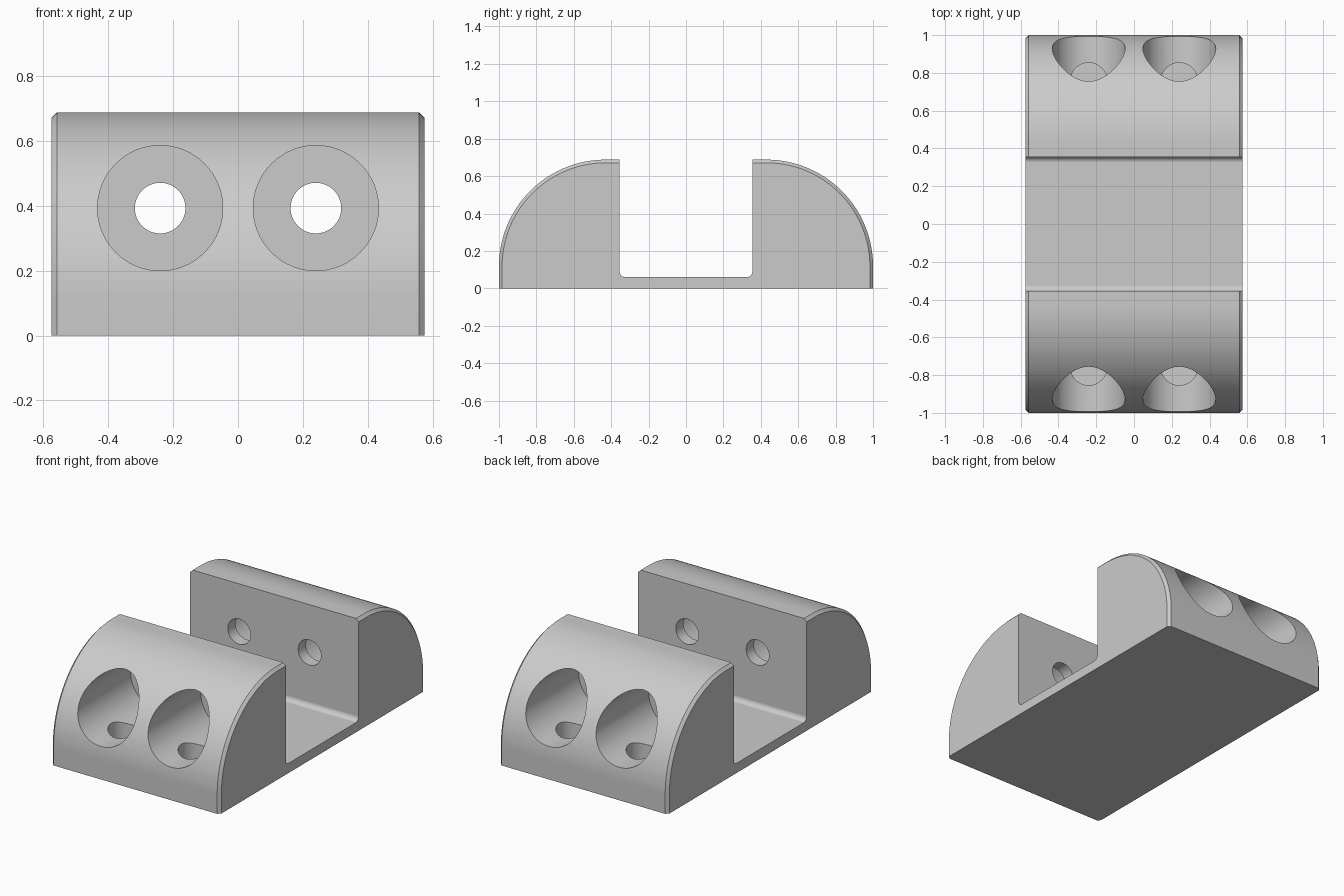
import bpy, bmesh
from math import sin, cos, pi, radians
from mathutils import Vector

if "Cube" in bpy.data.objects:
    bpy.data.objects.remove(bpy.data.objects["Cube"])

HALF_X, CHAMFER = 0.575, 0.017
ARC_Y, ARC_Z, ARC_R = 0.43, 0.118, 0.57
SLOT_Y, SLOT_Z, FILLET = 0.355, 0.06, 0.03
HOLE_X, HOLE_Z = 0.24, 0.393

grey = bpy.data.materials.new("light grey")
grey.use_nodes = True
grey.diffuse_color = (0.6, 0.6, 0.6, 1)
grey.node_tree.nodes["Principled BSDF"].inputs["Base Color"].default_value = (0.6, 0.6, 0.6, 1)


def arc(cy, cz, r, start, end, steps):
    return [(cy + r * cos(start + (end - start) * i / steps),
             cz + r * sin(start + (end - start) * i / steps)) for i in range(steps + 1)]


def section(inset):
    """Cradle outline in y and z, with the rounded outside pulled in by inset."""
    r = ARC_R - inset
    half = [(ARC_Y + r, 0)] + arc(ARC_Y, ARC_Z, r, 0, pi / 2, 40)
    half.append((SLOT_Y, ARC_Z + r))
    half += arc(SLOT_Y - FILLET, SLOT_Z + FILLET, FILLET, 0, -pi / 2, 8)
    return half + [(-y, z) for y, z in reversed(half)]


# Body: sections lofted along x, chamfered at both ends
bm = bmesh.new()
rings = []
for x, inset in ((-HALF_X, CHAMFER), (CHAMFER - HALF_X, 0),
                 (HALF_X - CHAMFER, 0), (HALF_X, CHAMFER)):
    rings.append([bm.verts.new((x, y, z)) for y, z in section(inset)])
n = len(rings[0])
for a, b in zip(rings, rings[1:]):
    for i in range(n):
        j = (i + 1) % n
        bm.faces.new((a[i], a[j], b[j], b[i]))
bm.faces.new(rings[0])
bm.faces.new(rings[-1])
bmesh.ops.recalc_face_normals(bm, faces=bm.faces)
mesh = bpy.data.meshes.new("cradle_body")
bm.to_mesh(mesh)
bm.free()
body = bpy.data.objects.new("cradle_body", mesh)
bpy.context.collection.objects.link(body)
mesh.materials.append(grey)


def drill(start, end, radius):
    """Cut a round hole between two points."""
    start, end = Vector(start), Vector(end)
    bpy.ops.mesh.primitive_cylinder_add(vertices=64, radius=radius, depth=(end - start).length,
                                        location=(start + end) / 2)
    cutter = bpy.context.object
    cutter.name = "hole_cutter"
    cutter.hide_render = True
    cutter.rotation_euler = (end - start).to_track_quat("Z", "Y").to_euler()
    bpy.context.view_layer.update()
    mod = body.modifiers.new("hole", "BOOLEAN")
    mod.operation, mod.solver, mod.object = "DIFFERENCE", "EXACT", cutter
    bpy.context.view_layer.objects.active = body
    bpy.ops.object.modifier_apply(modifier=mod.name)
    bpy.data.objects.remove(cutter)


# Counterbores, through holes and small blind pockets below the bores
for x in (-HOLE_X, HOLE_X):
    for s in (-1, 1):
        drill((x, s * 1.1, HOLE_Z), (x, s * 0.43, HOLE_Z), 0.193)
        drill((x, s * 0.5, HOLE_Z), (x, s * 0.3, HOLE_Z), 0.078)
        drill((x, s * 0.757, HOLE_Z), (x, s * 0.757, SLOT_Z), 0.097)

# Smooth curves, crisp edges
bpy.ops.object.select_all(action="DESELECT")
body.select_set(True)
bpy.context.view_layer.objects.active = body
bpy.ops.object.shade_smooth_by_angle(angle=radians(25))
weighted = body.modifiers.new("even_shading", "WEIGHTED_NORMAL")
weighted.keep_sharp = True
